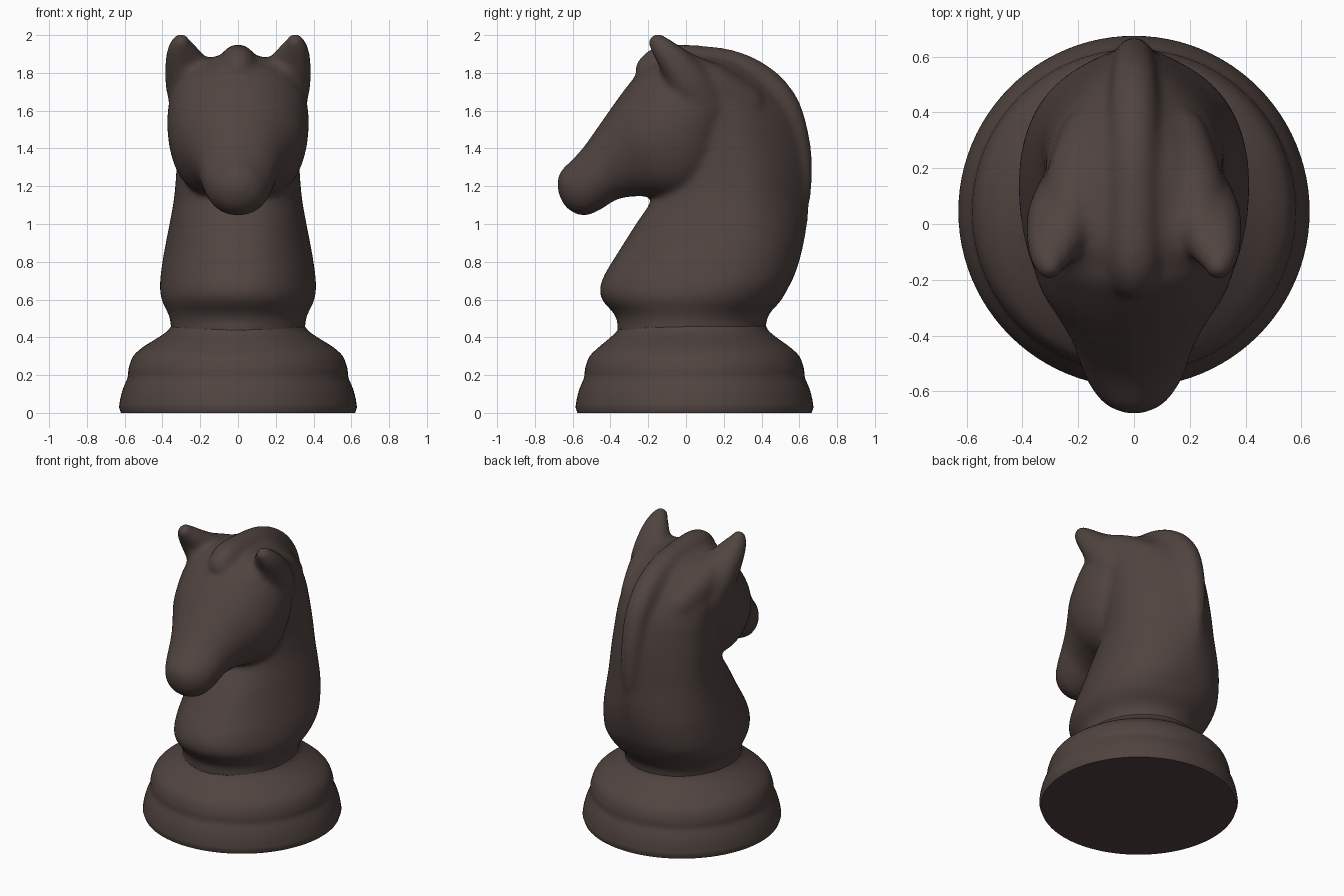
import bpy, bmesh, math
from mathutils import Matrix

mat = bpy.data.materials.new("dark_wood")
mat.diffuse_color = (0.08, 0.057, 0.05, 1)


def smooth_rows(rows, steps=4):
    """Catmull-Rom interpolation through rows of numbers."""
    out = []
    for i in range(len(rows) - 1):
        p = [rows[max(i - 1, 0)], rows[i], rows[i + 1], rows[min(i + 2, len(rows) - 1)]]
        for s in range(steps):
            t = s / steps
            out.append([0.5 * (2 * b + (c - a) * t + (2 * a - 5 * b + 4 * c - d) * t * t
                               + (3 * b - a - 3 * c + d) * t ** 3) for a, b, c, d in zip(*p)])
    return out + [list(rows[-1])]


def loft(bm, rows, n=64, skew=lambda z: 0):
    """Rows: edge point 1 (y, z), edge point 2 (y, z), half width, exponent 1, exponent 2."""
    rings = []
    for y1, z1, y2, z2, w, k1, k2 in rows:
        ring = []
        for i in range(n):
            a = 2 * math.pi * i / n
            u, s = -math.cos(a), math.sin(a)
            x = w * math.copysign(abs(s) ** (k1 if u < 0 else k2), s)
            u += skew(z1) * s * s          # moves the widest point backwards
            ring.append(bm.verts.new((x, (y1 + y2) / 2 + u * (y2 - y1) / 2,
                                      (z1 + z2) / 2 + u * (z2 - z1) / 2)))
        rings.append(ring)
    for r, q in zip(rings, rings[1:]):
        for i in range(n):
            j = (i + 1) % n
            bm.faces.new((r[i], r[j], q[j], q[i]))
    bm.faces.new(rings[0])
    bm.faces.new(rings[-1])


def ball_chain(bm, rows, mirror=False):
    """Row of overlapping balls: x, y, z, radius."""
    for x, y, z, r in smooth_rows(rows, 8):
        for side in ((1, -1) if mirror else (1,)):
            bmesh.ops.create_icosphere(bm, subdivisions=3, radius=r,
                                       matrix=Matrix.Translation((side * x, y, z)))


def finish(bm, name):
    bmesh.ops.recalc_face_normals(bm, faces=bm.faces)
    me = bpy.data.meshes.new(name)
    bm.to_mesh(me)
    bm.free()
    ob = bpy.data.objects.new(name, me)
    bpy.context.collection.objects.link(ob)
    me.materials.append(mat)
    for p in me.polygons:
        p.use_smooth = True
    return ob


# Turned base, slightly oval at the waist
profile = [(.62, 0), (.63, .03), (.622, .08), (.608, .13), (.587, .18), (.582, .205),
           (.578, .24), (.555, .30), (.505, .347), (.44, .388), (.378, .43), (.353, .46), (.33, .485)]
bm = bmesh.new()
rows = []
for r, z in profile:
    ry = r + max(0, z - .34) * .3
    c = .045 - max(0, z - .34) * .09
    rows.append((c - ry, z, c + ry, z, r, 1, 1))
loft(bm, rows[:1] + smooth_rows(rows[1:], 3), 96)
base = finish(bm, "base")
bpy.context.view_layer.objects.active = base
base.select_set(True)
bpy.ops.object.shade_smooth_by_angle(angle=math.radians(40))


# Neck: front edge, back edge, half width, sharpening towards the mane
def shoulder(z):
    return .2 * max(0, min(1, (z - .48) / .2, (1.4 - z) / .5))


bm = bmesh.new()
loft(bm, smooth_rows([
    (-.37, .42, .425, .42, .36, 1, 1),
    (-.363, .48, .425, .48, .356, 1, 1),
    (-.385, .53, .445, .53, .372, .95, 1),
    (-.44, .59, .50, .59, .402, .9, .95),
    (-.458, .65, .535, .65, .414, .87, .95),
    (-.433, .73, .575, .73, .41, .85, 1.0),
    (-.36, .85, .613, .85, .392, .85, 1.2),
    (-.265, 1.0, .643, 1.0, .363, .8, 1.55),
    (-.18, 1.13, .655, 1.13, .34, .8, 1.9),
    (-.15, 1.25, .66, 1.28, .328, .8, 2.1),
    (-.15, 1.38, .645, 1.43, .322, .8, 2.1),
    (-.15, 1.45, .605, 1.57, .318, .8, 2.1),
    (-.17, 1.53, .525, 1.69, .317, .8, 2.0),
    (-.19, 1.59, .41, 1.80, .317, .8, 1.9),
    (-.21, 1.64, .26, 1.88, .315, .8, 1.8),
    (-.22, 1.67, .10, 1.905, .30, .8, 1.7),
    (-.23, 1.70, -.05, 1.905, .26, .8, 1.6),
    (-.24, 1.72, -.14, 1.87, .18, .8, 1.3)]), skew=shoulder)

# Head: face edge, jaw edge, half width
loft(bm, smooth_rows([
    (-.684, 1.235, -.677, 1.16, .03, 1, 1),
    (-.66, 1.285, -.632, 1.083, .105, 1, 1),
    (-.61, 1.335, -.542, 1.043, .16, 1.1, .9),
    (-.548, 1.40, -.45, 1.078, .194, 1.05, .85),
    (-.483, 1.49, -.36, 1.133, .22, .95, .8),
    (-.413, 1.59, -.24, 1.148, .272, .95, .7),
    (-.345, 1.685, -.10, 1.14, .335, .95, .55),
    (-.27, 1.78, .03, 1.165, .367, .95, .55),
    (-.20, 1.845, .14, 1.26, .375, .9, .62),
    (-.10, 1.865, .21, 1.40, .362, .9, .75),
    (.02, 1.865, .24, 1.52, .33, .95, .9),
    (.12, 1.85, .24, 1.62, .26, 1, 1)]))

# Mane ridge with forelock
ball_chain(bm, [(0, -.19, 1.82, .08), (0, -.12, 1.853, .094), (0, .04, 1.856, .093),
                (0, .24, 1.83, .092), (0, .40, 1.753, .09), (0, .512, 1.635, .085),
                (0, .573, 1.48, .077), (0, .605, 1.3, .067), (0, .603, 1.12, .054),
                (0, .57, .98, .04)])

# Ears: outer edge, then the broad inner side running back into the neck
ball_chain(bm, [(.215, .09, 1.62, .14), (.262, .03, 1.73, .122), (.29, -.025, 1.81, .099),
                (.305, -.075, 1.875, .08), (.309, -.12, 1.925, .064),
                (.302, -.152, 1.962, .05)], mirror=True)
ball_chain(bm, [(.15, .3, 1.63, .12), (.195, .15, 1.72, .125), (.228, .03, 1.79, .105),
                (.255, -.05, 1.86, .08), (.28, -.11, 1.92, .06)], mirror=True)

# Fuse head, neck, mane and ears into one soft surface
horse = finish(bm, "horse_head_and_neck")
rem = horse.modifiers.new("fuse", 'REMESH')
rem.mode = 'VOXEL'
rem.voxel_size = .014
rem.use_smooth_shade = True
sm = horse.modifiers.new("soften", 'SMOOTH')
sm.factor = .5
sm.iterations = 26
